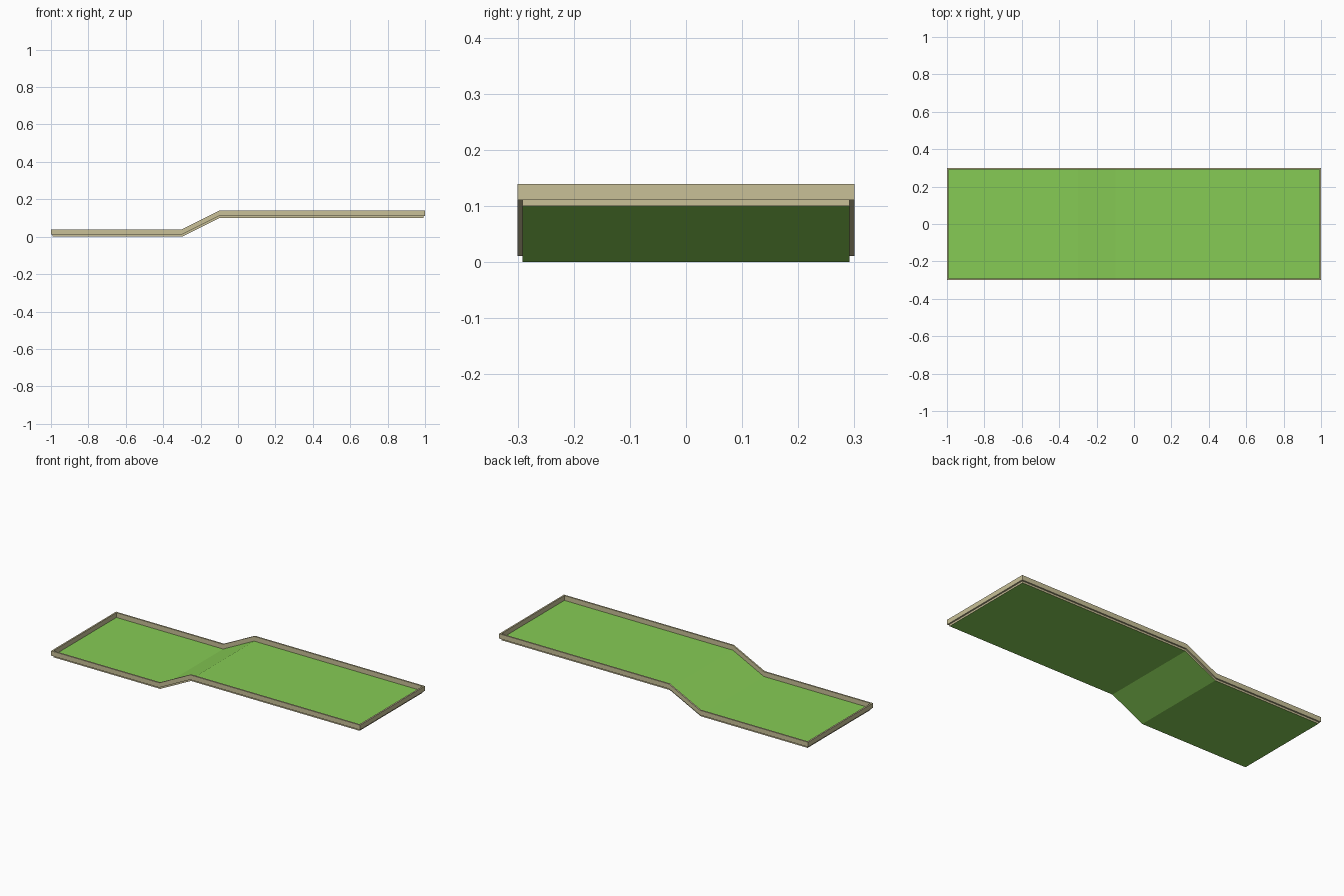
import bpy, bmesh

if "Cube" in bpy.data.objects:
    bpy.data.objects.remove(bpy.data.objects["Cube"])

LENGTH, WIDTH, RIM = 1.0, 0.30, 0.009   # half length, half width, rim thickness
RISE = 0.10
FLOOR, TOP = 0.011, 0.039               # turf height and rim top above the base


def material(name, color):
    m = bpy.data.materials.new(name)
    m.diffuse_color = (*color, 1)
    m.use_nodes = True
    m.node_tree.nodes["Principled BSDF"].inputs["Base Color"].default_value = m.diffuse_color
    return m


green = material("turf_green", (0.24, 0.60, 0.09))
beige = material("rim_beige", (0.58, 0.53, 0.31))


def base_z(x):
    """Height of the stepped base line at x."""
    return RISE * min(max((x + 0.3) / 0.2, 0), 1)


def strip(name, xs, y0, y1, z0, z1, mats):
    """Solid strip following the base line, from y0 to y1 and z0 to z1 above it."""
    bm = bmesh.new()
    rings = [[bm.verts.new((x, y, base_z(x) + z))
              for y, z in ((y0, z0), (y1, z0), (y1, z1), (y0, z1))] for x in xs]
    for a, b in zip(rings, rings[1:]):
        for i in range(4):
            j = (i + 1) % 4
            bm.faces.new((a[i], a[j], b[j], b[i]))
    bm.faces.new(rings[0])
    bm.faces.new(rings[-1])
    bmesh.ops.recalc_face_normals(bm, faces=bm.faces)
    # upright faces take the last material
    for f in bm.faces:
        f.material_index = 0 if abs(f.normal.z) > 0.5 else len(mats) - 1
    me = bpy.data.meshes.new(name)
    bm.to_mesh(me)
    bm.free()
    for m in mats:
        me.materials.append(m)
    ob = bpy.data.objects.new(name, me)
    bpy.context.collection.objects.link(ob)
    return ob


xi, yi = LENGTH - RIM, WIDTH - RIM

# turf slab with beige edges
strip("turf_slab", (-xi, -0.3, -0.1, xi), -yi, yi, 0, FLOOR, [green, beige])

# side rail, mirrored to the far side
rail = strip("side_rails", (-LENGTH, -0.3, -0.1, LENGTH), -WIDTH, -yi, FLOOR, TOP, [beige])
mirror = rail.modifiers.new("mirror", 'MIRROR')
mirror.use_axis = (False, True, False)

# end rails between the side rails
strip("low_end_rail", (-LENGTH, -xi), -yi, yi, FLOOR, TOP, [beige])
strip("high_end_rail", (xi, LENGTH), -yi, yi, FLOOR, TOP, [beige])
